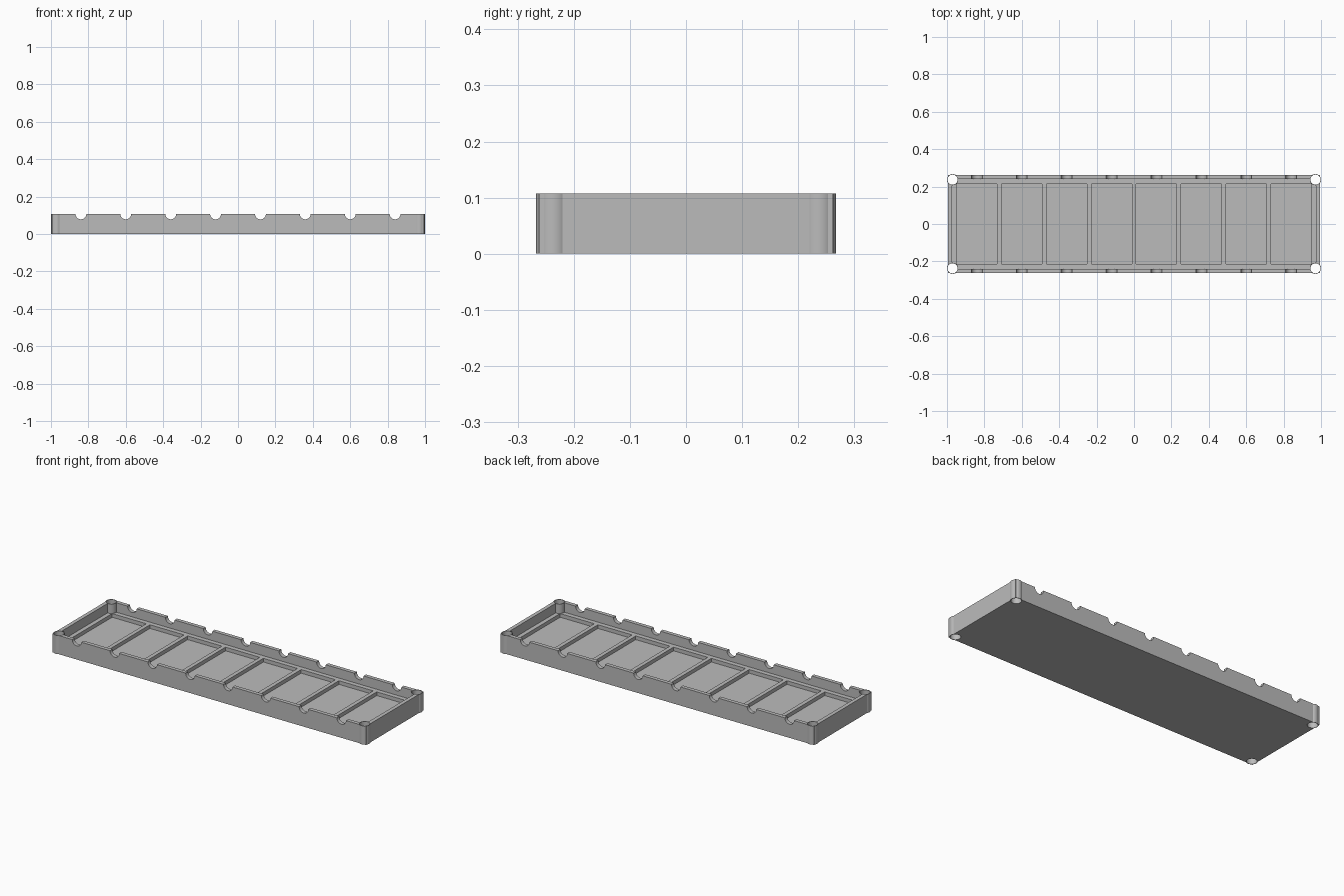
import bpy
from math import radians

default = bpy.data.objects.get("Cube")
if default:
    bpy.data.objects.remove(default, do_unlink=True)

# Main dimensions
HEIGHT = 0.107
LEDGE_Z, POCKET_Z = 0.053, 0.032
OUTER_X, OUTER_Y = 0.995, 0.262
WALL = 0.022
POST_X, POST_Y, POST_R, HOLE_R = 0.97, 0.237, 0.03, 0.027
PITCH, COUNT = 0.24, 8
POCKET_W, POCKET_D = 0.217, 0.427
NOTCH_R = 0.029

grey = bpy.data.materials.new("plain grey")
grey.use_nodes = True
colour = (0.5, 0.5, 0.5, 1)
grey.diffuse_color = colour
grey.node_tree.nodes["Principled BSDF"].inputs["Base Color"].default_value = colour


def box(name, x, half_x, half_y, z0, z1):
    bpy.ops.mesh.primitive_cube_add(size=2, location=(x, 0, (z0 + z1) / 2))
    ob = bpy.context.object
    ob.name = name
    ob.scale = (half_x, half_y, (z1 - z0) / 2)
    bpy.ops.object.transform_apply(location=False, rotation=False, scale=True)
    return ob


def cylinder(name, radius, depth, location, tilt=0):
    bpy.ops.mesh.primitive_cylinder_add(vertices=48, radius=radius, depth=depth,
                                        location=location, rotation=(tilt, 0, 0))
    bpy.context.object.name = name
    return bpy.context.object


def combine(target, tool, operation):
    """Apply a boolean and remove the tool object."""
    tool.hide_render = True
    mod = target.modifiers.new(operation, "BOOLEAN")
    mod.operation = operation
    mod.solver = "EXACT"
    mod.object = tool
    bpy.context.view_layer.objects.active = target
    bpy.ops.object.modifier_apply(modifier=mod.name)
    bpy.data.objects.remove(tool, do_unlink=True)


# Rectangular tray with a raised outer wall
tray = box("tray", 0, OUTER_X, OUTER_Y, 0, HEIGHT)
combine(tray, box("cavity_cutter", 0, OUTER_X - WALL, OUTER_Y - WALL,
                  LEDGE_Z, HEIGHT + 0.1), "DIFFERENCE")

# Corner posts with through holes
corners = [(sx * POST_X, sy * POST_Y, HEIGHT / 2) for sx in (-1, 1) for sy in (-1, 1)]
for corner in corners:
    combine(tray, cylinder("corner_post", POST_R, HEIGHT, corner), "UNION")
for corner in corners:
    combine(tray, cylinder("hole_cutter", HOLE_R, HEIGHT * 2, corner), "DIFFERENCE")

# Row of shallow pockets, each with a round notch in both long walls
for i in range(COUNT):
    x = (i - (COUNT - 1) / 2) * PITCH
    combine(tray, box("pocket_cutter", x, POCKET_W / 2, POCKET_D / 2,
                      POCKET_Z, HEIGHT), "DIFFERENCE")
    combine(tray, cylinder("notch_cutter", NOTCH_R, 1, (x, 0, HEIGHT), radians(90)),
            "DIFFERENCE")

# One grey colour, smooth round surfaces and crisp edges
tray.data.materials.clear()
tray.data.materials.append(grey)
for face in tray.data.polygons:
    face.material_index = 0
bpy.ops.object.select_all(action="DESELECT")
tray.select_set(True)
bpy.context.view_layer.objects.active = tray
bpy.ops.object.shade_smooth_by_angle(angle=radians(30))
